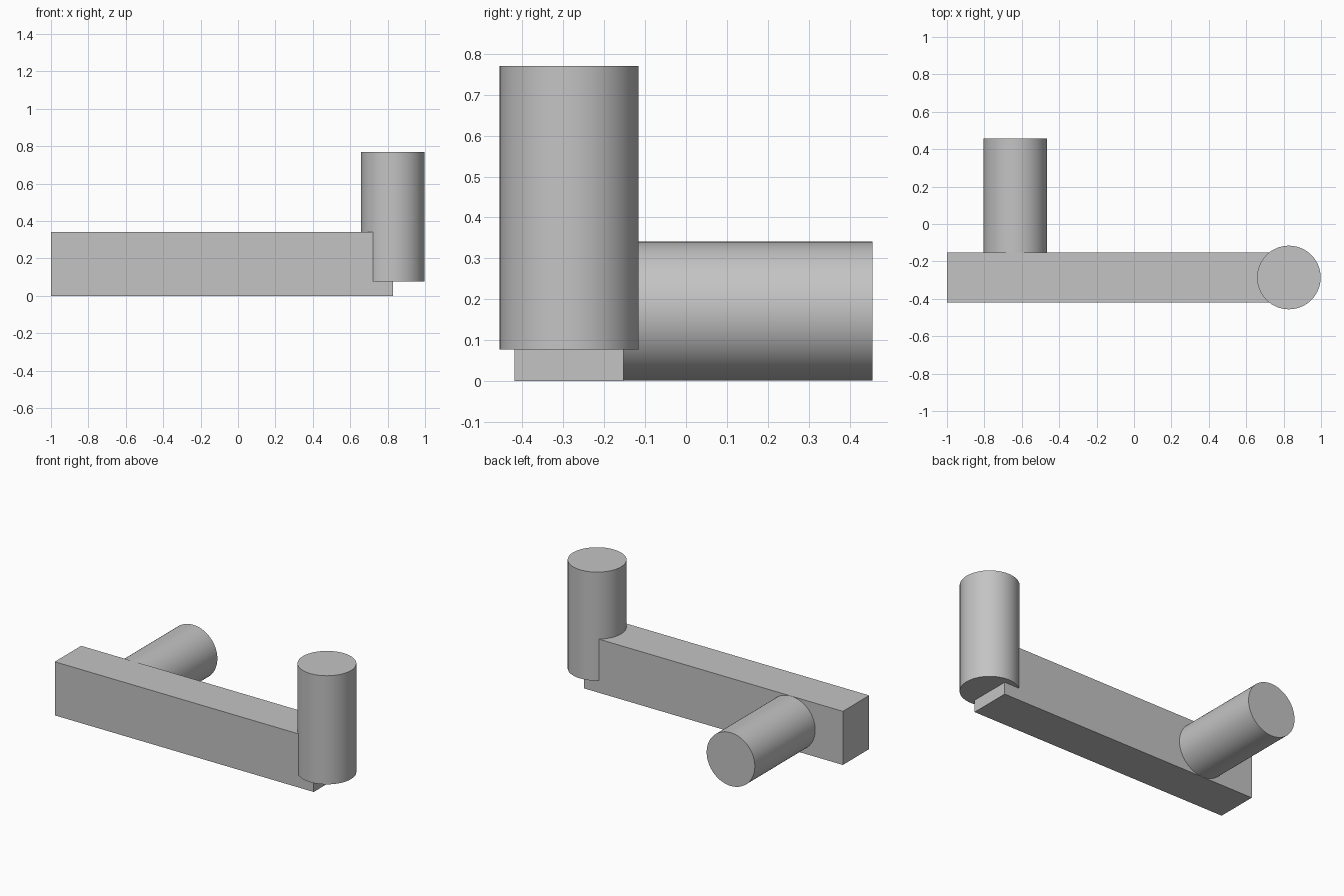
import bpy
from math import pi, radians

cube = bpy.data.objects.get("Cube")
if cube:
    bpy.data.objects.remove(cube, do_unlink=True)

# Single plain grey material
grey = bpy.data.materials.new("plain_grey")
grey.use_nodes = True
colour = (0.55, 0.55, 0.55, 1)
grey.diffuse_color = colour
grey.node_tree.nodes["Principled BSDF"].inputs["Base Color"].default_value = colour

RADIUS = 0.17
BAR_Y = -0.286       # centre line of the bar
BAR_HEIGHT = 0.342
BAR_DEPTH = 0.266


def finish(name):
    obj = bpy.context.object
    obj.name = name
    obj.data.materials.append(grey)
    return obj


def rod(name, location, length, rotation=(0, 0, 0)):
    bpy.ops.mesh.primitive_cylinder_add(vertices=96, radius=RADIUS, depth=length,
                                        location=location, rotation=rotation)
    bpy.ops.object.shade_smooth_by_angle(angle=radians(30))
    return finish(name)


# Long rectangular arm
x_min, x_max = -1.0, 0.828
bpy.ops.mesh.primitive_cube_add(size=1, location=((x_min + x_max) / 2, BAR_Y, BAR_HEIGHT / 2))
arm = finish("arm")
arm.scale = (x_max - x_min, BAR_DEPTH, BAR_HEIGHT)
bpy.ops.object.transform_apply(location=False, rotation=False, scale=True)

# Upright handle, centred on the end of the arm
bottom, top = 0.077, 0.77
rod("handle", (x_max, BAR_Y, (bottom + top) / 2), top - bottom)

# Axle reaching back from the arm, its root sunk just below the back face
root, tip = BAR_Y + BAR_DEPTH / 2 - 0.01, 0.456
rod("axle", (-0.635, (root + tip) / 2, BAR_HEIGHT / 2), tip - root, (pi / 2, 0, 0))
